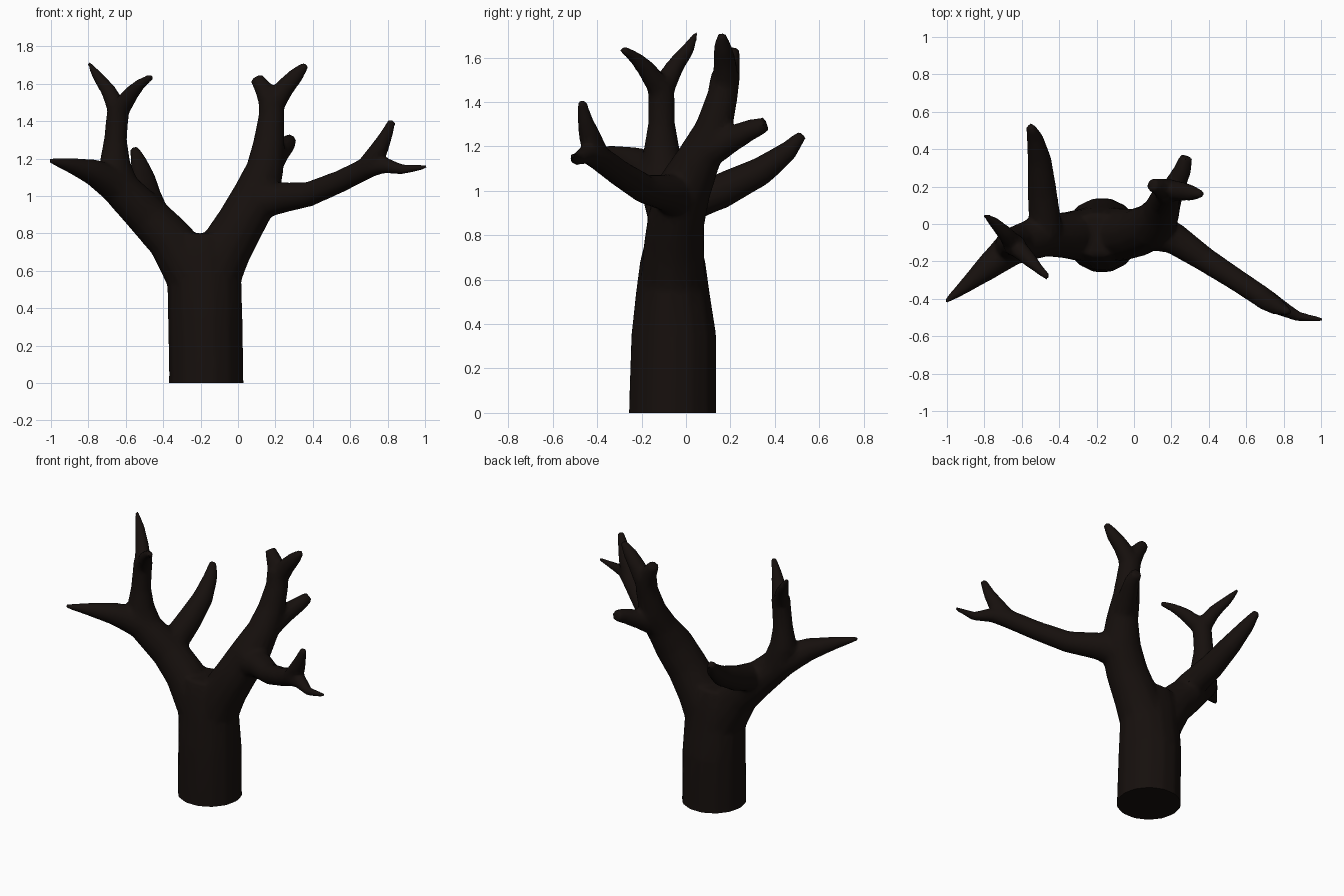
import bpy, bmesh, math
from mathutils import Vector

if "Cube" in bpy.data.objects:
    bpy.data.objects.remove(bpy.data.objects["Cube"])

SIDES = 14
bm = bmesh.new()


def tube(points):
    """Closed tapered tube through (x, y, z, radius[, y radius]) points."""
    pos = [Vector(p[:3]) for p in points]
    rings = []
    for i, p in enumerate(points):
        t = (pos[min(i + 1, len(pos) - 1)] - pos[max(i - 1, 0)]).normalized()
        u = Vector((0, 1, 0)).cross(t).normalized()
        v = t.cross(u)
        rx, ry = p[3], p[-1]
        ring = []
        for k in range(SIDES):
            a = 2 * math.pi * k / SIDES
            ring.append(bm.verts.new(pos[i] + u * rx * math.cos(a) + v * ry * math.sin(a)))
        rings.append(ring)
    for a, b in zip(rings, rings[1:]):
        for k in range(SIDES):
            n = (k + 1) % SIDES
            bm.faces.new((a[k], a[n], b[n], b[k]))
    bm.faces.new(rings[0][::-1])
    bm.faces.new(rings[-1])


# Trunk, started below the ground so it can be cut flat
tube([(-.17, -.06, -.1, .203), (-.17, -.06, .05, .2), (-.175, -.055, .35, .2, .195),
      (-.18, -.06, .55, .2, .168), (-.19, -.06, .68, .2, .15), (-.19, -.06, .8, .17, .12)])
# Left limb running out to a spike
tube([(-.24, -.06, .58, .15), (-.36, -.06, .765, .125), (-.48, -.06, .89, .115),
      (-.65, -.12, 1.06, .1), (-.78, -.23, 1.13, .07), (-.9, -.33, 1.165, .04), (-1.01, -.418, 1.19, .013)])
# Left upright and its fork
tube([(-.62, -.1, 1.04, .095), (-.66, -.11, 1.17, .085), (-.655, -.11, 1.3, .062),
      (-.645, -.11, 1.42, .06), (-.635, -.115, 1.49, .06)])
tube([(-.64, -.11, 1.45, .055), (-.69, -.05, 1.56, .042), (-.75, .01, 1.64, .03), (-.8, .05, 1.715, .012)])
tube([(-.64, -.11, 1.45, .055), (-.57, -.18, 1.55, .042), (-.52, -.23, 1.6, .03), (-.46, -.287, 1.64, .018)])
# Left branch to the back
tube([(-.47, -.04, .93, .09), (-.49, .16, 1.0, .08), (-.505, .34, 1.09, .065),
      (-.53, .46, 1.18, .045), (-.555, .525, 1.255, .024)])
# Right limb and upright
tube([(-.13, -.06, .58, .15), (-.06, -.055, .73, .14), (.02, -.045, .865, .13), (.1, -.01, 1.01, .125),
      (.145, .06, 1.15, .1), (.165, .125, 1.28, .085), (.18, .165, 1.43, .07), (.175, .18, 1.53, .066)])
# Fork on the right upright, and its stub
tube([(.175, .18, 1.48, .06), (.14, .195, 1.57, .05), (.095, .21, 1.635, .035)])
tube([(.185, .18, 1.48, .06), (.25, .175, 1.58, .052), (.31, .165, 1.645, .042), (.365, .16, 1.705, .02)])
tube([(.17, .1, 1.18, .08), (.215, .2, 1.23, .06), (.26, .29, 1.275, .048), (.28, .36, 1.3, .035)])
# Long right branch and its two twigs
tube([(.08, -.03, .97, .11), (.22, -.08, .99, .085), (.38, -.19, 1.01, .067), (.55, -.3, 1.08, .06),
      (.7, -.4, 1.155, .058), (.78, -.445, 1.165, .045), (.88, -.495, 1.142, .028), (1.01, -.513, 1.157, .013)])
tube([(.69, -.4, 1.16, .055), (.755, -.435, 1.25, .05), (.79, -.455, 1.32, .036), (.825, -.47, 1.405, .022)])

bmesh.ops.recalc_face_normals(bm, faces=bm.faces)
mesh = bpy.data.meshes.new("tree")
bm.to_mesh(mesh)
bm.free()
tree = bpy.data.objects.new("tree", mesh)
bpy.context.collection.objects.link(tree)

# Fuse the parts into one skin with soft crotches, then reduce it
rm = tree.modifiers.new("fuse", 'REMESH')
rm.mode = 'VOXEL'
rm.voxel_size = .012
sm = tree.modifiers.new("soften", 'SMOOTH')
sm.factor = .5
sm.iterations = 10
de = tree.modifiers.new("reduce", 'DECIMATE')
de.ratio = .12
fused = bpy.data.meshes.new_from_object(tree.evaluated_get(bpy.context.evaluated_depsgraph_get()))
tree.modifiers.clear()

# Flat cut at the foot
bm = bmesh.new()
bm.from_mesh(fused)
cut = bmesh.ops.bisect_plane(bm, geom=bm.verts[:] + bm.edges[:] + bm.faces[:],
                             plane_co=(0, 0, 0), plane_no=(0, 0, 1), clear_inner=True)
bmesh.ops.contextual_create(bm, geom=[e for e in cut["geom_cut"] if isinstance(e, bmesh.types.BMEdge)])
bmesh.ops.recalc_face_normals(bm, faces=bm.faces)
bm.to_mesh(fused)
bm.free()
tree.data = fused

# Dark bark
bark = bpy.data.materials.new("bark")
bark.diffuse_color = (.008, .005, .004, 1)
bark.use_nodes = True
bark.node_tree.nodes["Principled BSDF"].inputs["Base Color"].default_value = bark.diffuse_color
fused.materials.clear()
fused.materials.append(bark)

bpy.context.view_layer.objects.active = tree
tree.select_set(True)
bpy.ops.object.shade_smooth_by_angle(angle=math.radians(50))
